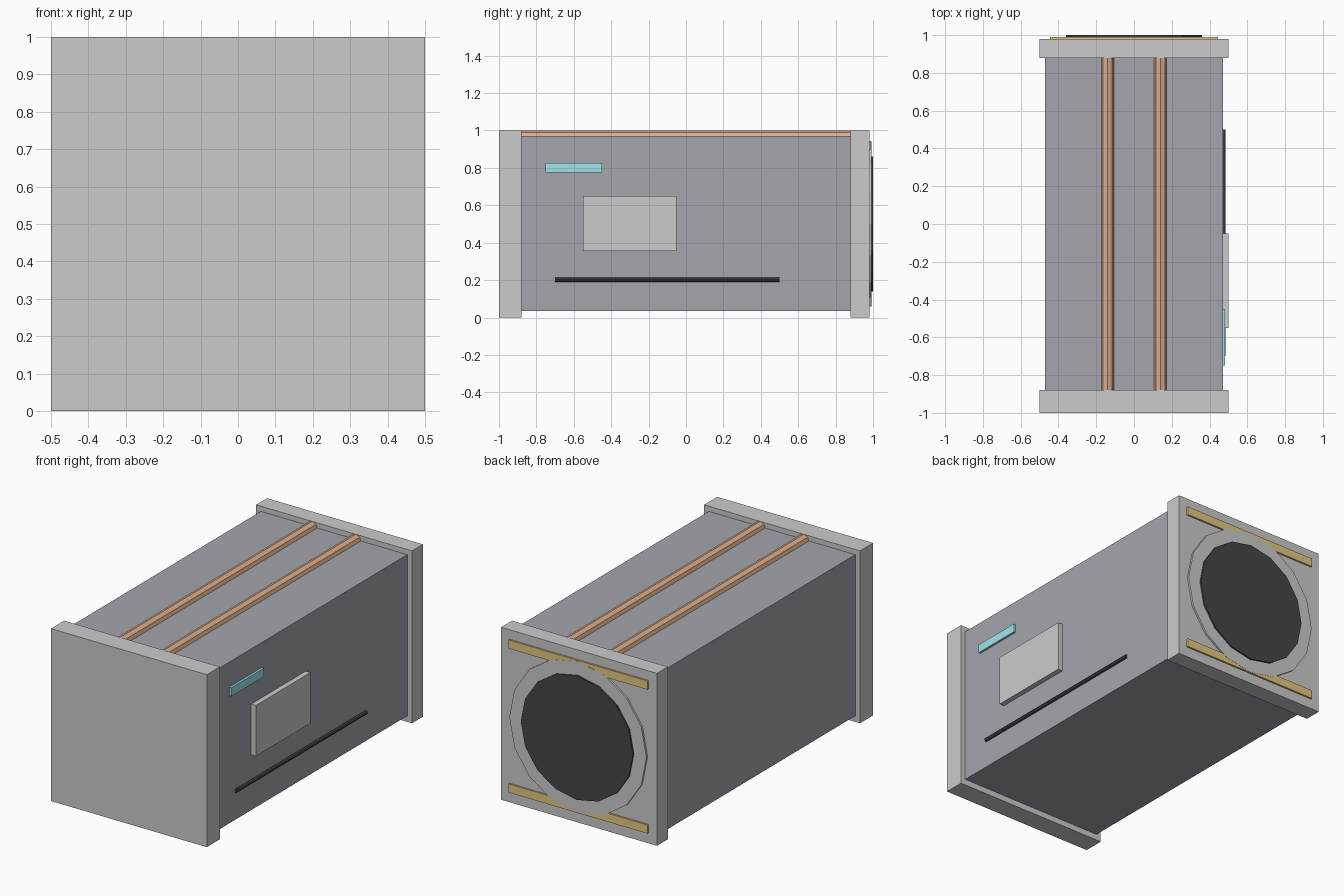
import bpy
import bmesh
from math import pi
from mathutils import Matrix, Vector

if "Cube" in bpy.data.objects:
    bpy.data.objects.remove(bpy.data.objects["Cube"])


def material(name, rgb):
    m = bpy.data.materials.new(name)
    m.diffuse_color = (*rgb, 1)
    m.use_nodes = True
    m.node_tree.nodes["Principled BSDF"].inputs["Base Color"].default_value = m.diffuse_color
    return m


def finish(name, bm, mat=None):
    bmesh.ops.recalc_face_normals(bm, faces=bm.faces)
    mesh = bpy.data.meshes.new(name)
    bm.to_mesh(mesh)
    bm.free()
    obj = bpy.data.objects.new(name, mesh)
    bpy.context.collection.objects.link(obj)
    if mat:
        mesh.materials.append(mat)
    return obj


def box(name, x, y, z, mat=None):
    """Box from (min, max) ranges."""
    size = Vector((x[1] - x[0], y[1] - y[0], z[1] - z[0]))
    mid = Vector((x[0] + x[1], y[0] + y[1], z[0] + z[1])) / 2
    bm = bmesh.new()
    bmesh.ops.create_cube(bm, size=1, matrix=Matrix.Translation(mid) @ Matrix.Diagonal((*size, 1)))
    return finish(name, bm, mat)


def rod(name, x, z, y, radius, sides, mat=None):
    """Faceted cylinder along y."""
    bm = bmesh.new()
    place = Matrix.Translation((x, (y[0] + y[1]) / 2, z)) @ Matrix.Rotation(pi / 2, 4, 'X')
    bmesh.ops.create_cone(bm, cap_ends=True, segments=sides, radius1=radius,
                          radius2=radius, depth=y[1] - y[0], matrix=place)
    return finish(name, bm, mat)


slate = material("slate", (0.37, 0.38, 0.42))
copper = material("copper", (0.72, 0.42, 0.26))
gold = material("gold", (0.78, 0.58, 0.22))
black = material("black", (0.06, 0.06, 0.065))
cyan = material("cyan", (0.35, 0.78, 0.82))

# Main body and end frames
box("body", (-0.47, 0.47), (-0.88, 0.88), (0.035, 0.97), slate)
box("front_frame", (-0.5, 0.5), (-1, -0.88), (0, 1))
box("back_frame", (-0.5, 0.5), (0.88, 0.98), (0, 1))

# Roof pipes
for side, x in (("left", -0.14), ("right", 0.14)):
    rod(f"{side}_roof_pipe", x, 0.965, (-0.88, 0.88), 0.035, 8, copper)

# Back port: collar, dark opening, gold strips
rod("port_collar", 0, 0.5, (0.97, 0.991), 0.44, 16)
rod("port_opening", 0, 0.5, (0.97, 1.0), 0.36, 16, black)
for place, z in (("lower", 0.085), ("upper", 0.92)):
    box(f"{place}_strip", (-0.445, 0.445), (0.97, 0.99), (z - 0.025, z + 0.025), gold)

# Right side details
box("access_panel", (0.46, 0.5), (-0.55, -0.05), (0.355, 0.65))
box("light_bar", (0.46, 0.483), (-0.75, -0.45), (0.775, 0.825), cyan)
rod("side_cable", 0.472, 0.203, (-0.7, 0.5), 0.012, 8, black)
